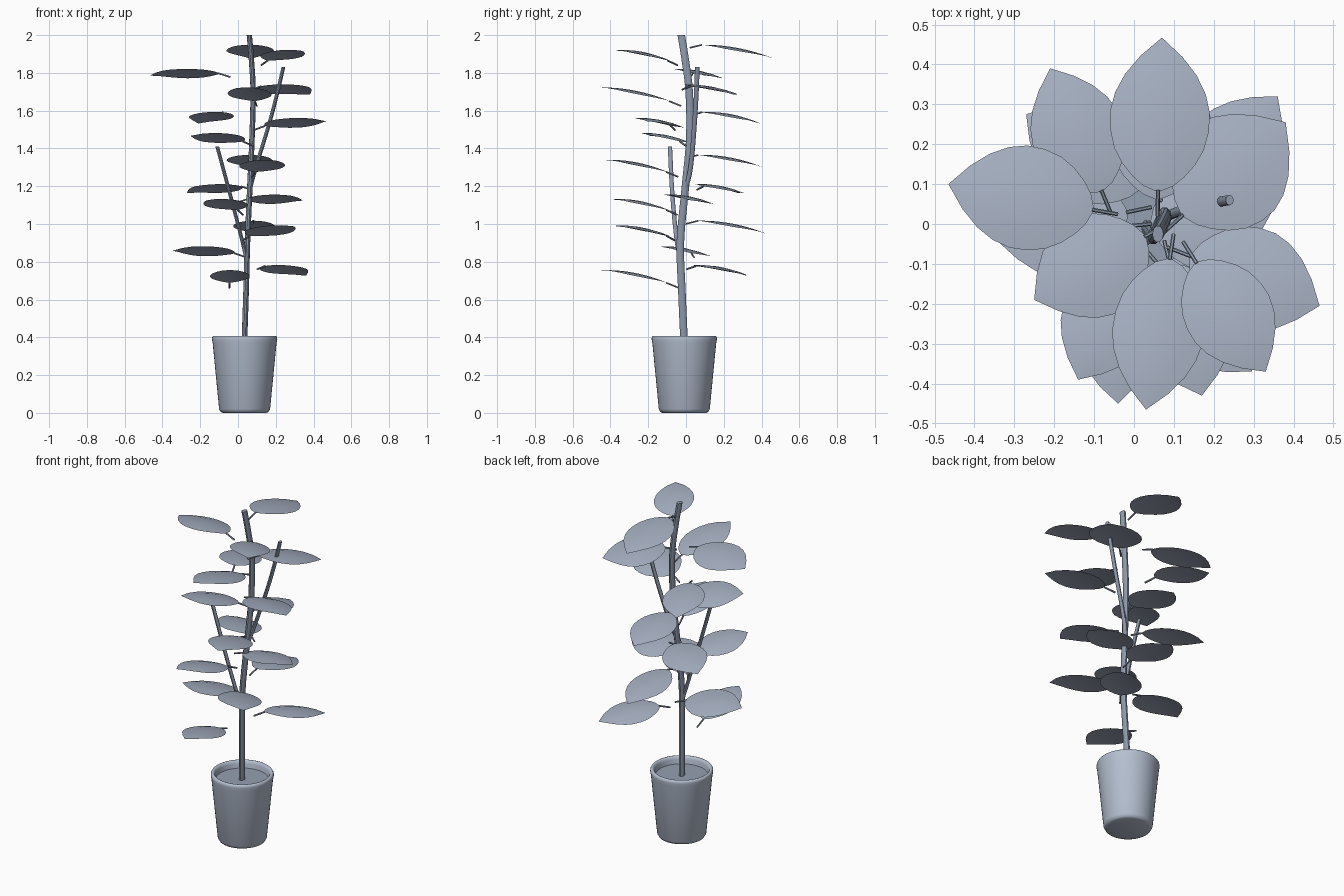
import bpy, math
from mathutils import Vector

if "Cube" in bpy.data.objects:
    bpy.data.objects.remove(bpy.data.objects["Cube"])

def material(name, rgb):
    m = bpy.data.materials.new(name)
    m.diffuse_color = (*rgb, 1)
    m.use_nodes = True
    m.node_tree.nodes["Principled BSDF"].inputs["Base Color"].default_value = m.diffuse_color
    return m

POT = material("pot_grey", (0.46, 0.52, 0.63))
SOIL = material("soil_grey", (0.30, 0.35, 0.44))
STEM = material("stem_grey", (0.27, 0.32, 0.41))
LEAF = material("leaf_grey", (0.37, 0.42, 0.52))

def make(name, verts, faces, mat, angle=40):
    me = bpy.data.meshes.new(name)
    me.from_pydata(verts, [], faces)
    me.update()
    me.materials.append(mat)
    ob = bpy.data.objects.new(name, me)
    bpy.context.collection.objects.link(ob)
    bpy.ops.object.select_all(action='DESELECT')
    ob.select_set(True)
    bpy.context.view_layer.objects.active = ob
    bpy.ops.object.shade_smooth_by_angle(angle=math.radians(angle))
    return ob

def rings(name, stations, n, mat):
    """Loft horizontal ellipses (x, y, z, rx, ry), capped at both ends."""
    v, f = [], []
    for x, y, z, rx, ry in stations:
        for i in range(n):
            a = 2 * math.pi * i / n
            v.append((x + rx * math.cos(a), y + ry * math.sin(a), z))
    for s in range(len(stations) - 1):
        for i in range(n):
            j = (i + 1) % n
            f.append((s*n + i, s*n + j, s*n + n + j, s*n + n + i))
    f.append(tuple(reversed(range(n))))
    f.append(tuple(range((len(stations) - 1) * n, len(stations) * n)))
    return make(name, v, f, mat)

def stem(name, pts, r0, r1):
    """Smooth stem through points (Catmull-Rom), with r0 and r1 as (rx, ry)."""
    p = [Vector(q) for q in pts]
    p = [2*p[0] - p[1]] + p + [2*p[-1] - p[-2]]
    line = []
    for k in range(1, len(p) - 2):
        a, b, c, d = p[k-1:k+3]
        for s in range(4):
            t = s / 4
            line.append(0.5 * (2*b + (c - a)*t + (2*a - 5*b + 4*c - d)*t*t
                               + (3*b - a - 3*c + d)*t**3))
    line.append(p[-2])
    m = len(line) - 1
    return rings(name, [(q.x, q.y, q.z, r0[0] + (r1[0] - r0[0])*i/m,
                         r0[1] + (r1[1] - r0[1])*i/m) for i, q in enumerate(line)], 10, STEM)

# Pot: outside wall, rounded rim, inner wall and soil
cx, cy = 0.035, -0.009
profile = [(0.115, 0), (0.127, 0.005), (0.135, 0.02), (0.169, 0.37), (0.173, 0.39),
           (0.172, 0.400), (0.168, 0.406), (0.162, 0.408), (0.156, 0.406), (0.151, 0.400),
           (0.148, 0.39), (0.143, 0.355)]
rings("pot", [(cx, cy, z, r, r) for r, z in profile], 48, POT)
rings("soil", [(cx, cy, 0.35, 0.142, 0.142), (cx, cy, 0.365, 0.145, 0.145)], 48, SOIL)

# Trunk and two side branches
stem("trunk", [(0.033, -0.009, 0.35), (0.043, -0.022, 0.65), (0.05, -0.03, 0.9),
               (0.062, -0.005, 1.18), (0.074, 0.02, 1.45), (0.08, 0.017, 1.7),
               (0.071, -0.004, 1.87), (0.06, -0.025, 2.0)], (0.015, 0.021), (0.014, 0.021))
stem("right_branch", [(0.062, -0.003, 1.18), (0.095, 0.025, 1.3), (0.165, 0.045, 1.53),
                      (0.21, 0.055, 1.7), (0.24, 0.06, 1.83)], (0.011, 0.013), (0.010, 0.013))
stem("left_branch", [(0.047, -0.028, 0.8), (0.02, -0.05, 0.92), (-0.04, -0.072, 1.15),
                     (-0.11, -0.085, 1.41)], (0.010, 0.012), (0.010, 0.012))

# Leaf: pointed oval, arched both ways, whole blade tilted towards +y
TILT = -0.19
OUTLINE = [(0, 0), (0.04, 0.3), (0.1, 0.52), (0.18, 0.73), (0.28, 0.9), (0.4, 0.99),
           (0.52, 1), (0.64, 0.91), (0.76, 0.72), (0.88, 0.42), (1, 0)]

def leaf(i, bx, by, tx, ty, z, w):
    base, tip = Vector((bx, by, 0)), Vector((tx, ty, 0))
    d = tip - base
    side = Vector((-d.y, d.x, 0)).normalized()
    mid_y = (by + ty) / 2

    def height(p, t, s):
        return z + TILT * (p.y - mid_y) + 0.020 * (1 - (2*t - 1)**2) - 0.008 - 0.016 * s * s
    v, f = [], []
    cols = [-1, -0.5, 0, 0.5, 1]
    for t, k in OUTLINE:
        for s in cols:
            p = base + d * t + side * (s * w * max(k, 0.004))
            p.z = height(p, t, s * k)
            v.append(p)
    for r in range(len(OUTLINE) - 1):
        for c in range(4):
            q = r * 5 + c
            f.append((q, q + 5, q + 6, q + 1))
    make(f"leaf_{i:02d}", v, f, LEAF, 60)
    # Leaf stalk
    b = Vector((bx, by, height(base, 0, 0)))
    u = d.normalized()
    start = b - u * 0.06 - Vector((0, 0, 0.021 - 0.005 * u.y))
    end = b + u * 0.005
    ax = (end - start).normalized()
    e1 = ax.cross(Vector((0, 0, 1))).normalized()
    e2 = ax.cross(e1)
    n = 6
    pv = [c + (e1 * math.cos(2*math.pi*k/n) + e2 * math.sin(2*math.pi*k/n)) * 0.005
          for c in (start, end) for k in range(n)]
    pf = [(k, (k+1) % n, n + (k+1) % n, n + k) for k in range(n)]
    pf += [tuple(reversed(range(n))), tuple(range(n, 2*n))]
    make(f"leaf_stalk_{i:02d}", pv, pf, STEM)

# Leaves from bottom to top: base x, y, tip x, y, middle height, half width
LEAVES = [
    (-0.045, -0.10, -0.04, -0.45, 0.73, 0.105),
    (0.14, 0.05, 0.36, 0.32, 0.76, 0.115),
    (-0.015, 0.03, -0.345, -0.04, 0.86, 0.135),
    (0.06, -0.10, 0.295, -0.37, 0.97, 0.12),
    (0.08, 0.06, 0.09, 0.43, 0.99, 0.11),
    (0.00, -0.10, -0.14, -0.39, 1.11, 0.115),
    (0.04, 0.00, 0.345, 0.03, 1.135, 0.13),
    (0.02, 0.09, -0.27, 0.275, 1.19, 0.12),
    (0.09, -0.10, 0.17, -0.43, 1.315, 0.12),
    (0.06, 0.06, 0.06, 0.41, 1.34, 0.12),
    (0.03, -0.03, -0.25, -0.19, 1.46, 0.13),
    (0.14, -0.08, 0.465, -0.205, 1.54, 0.13),
    (-0.08, 0.08, -0.21, 0.39, 1.57, 0.115),
    (0.09, -0.085, 0.03, -0.465, 1.695, 0.115),
    (0.12, 0.02, 0.38, 0.255, 1.715, 0.145),
    (-0.10, 0.035, -0.465, 0.10, 1.80, 0.13),
    (0.155, -0.095, 0.33, -0.37, 1.90, 0.11),
    (0.06, 0.08, 0.07, 0.467, 1.92, 0.125),
]
for i, data in enumerate(LEAVES, 1):
    leaf(i, *data)
